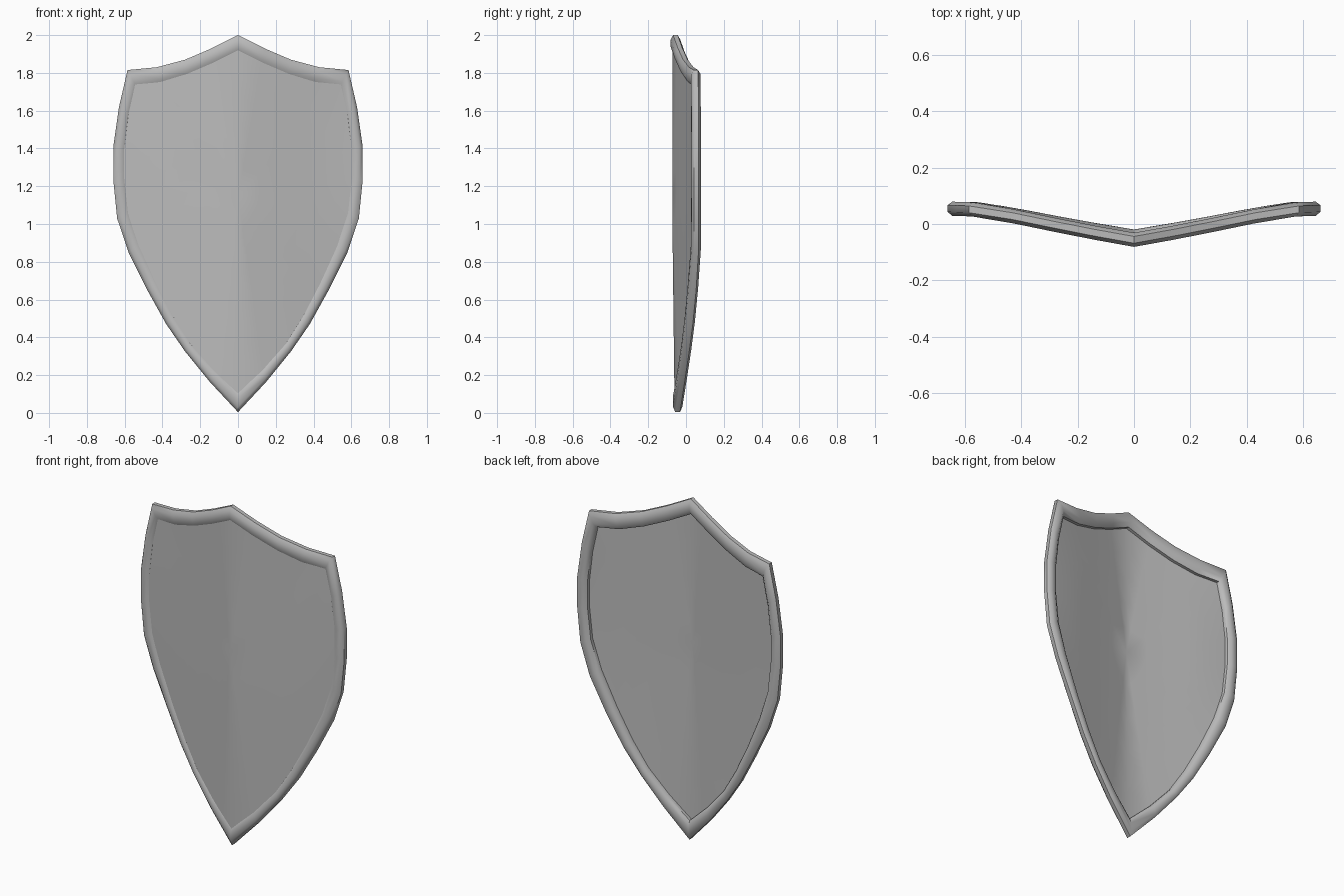
import bpy, math

cube = bpy.data.objects.get("Cube")
if cube:
    bpy.data.objects.remove(cube, do_unlink=True)

# Half outlines of the rim (x, z), from the top point down to the bottom tip
OUTER = [(0, 2.0), (.14, 1.93), (.28, 1.87), (.43, 1.83), (.585, 1.815),
         (.63, 1.62), (.66, 1.41), (.66, 1.23), (.64, 1.03), (.58, .85),
         (.48, .65), (.38, .47), (.28, .325), (.15, .165), (0, .004)]
INNER = [(0, 1.91), (.13, 1.845), (.27, 1.785), (.41, 1.742), (.54, 1.73),
         (.575, 1.57), (.595, 1.4), (.595, 1.24), (.575, 1.06), (.52, .89),
         (.43, .69), (.34, .515), (.25, .37), (.13, .235), (0, .115)]
# Rim cross-section: share of the way from outer to inner edge, depth
SECTION = [(0, -.012), (.25, -.025), (.7, -.025), (1, -.011),
           (1, .011), (.72, .025), (.25, .025), (0, .012)]
# Depth of the bent surface at given distances from the centre line
BEND = [(0, -.056), (.2, -.02), (.4, .022), (.55, .051), (.7, .056)]


def depth(x, z):
    x = abs(x)
    for (x0, y0), (x1, y1) in zip(BEND, BEND[1:]):
        if x <= x1:
            break
    return y0 + (y1 - y0) * (x - x0) / (x1 - x0) + .012 * max(0, 1 - z)


def full_loop(half):
    return half + [(-x, z) for x, z in half[-2:0:-1]]


def blend(a, b, t):
    return [(p[0] + (q[0] - p[0]) * t, p[1] + (q[1] - p[1]) * t)
            for p, q in zip(a, b)]


def ring(points, offset):
    return [(x, depth(x, z) + offset, z) for x, z in points]


def bridge(a, b, n):
    """Quads between ring number a and ring number b."""
    return [(a * n + i, a * n + (i + 1) % n, b * n + (i + 1) % n, b * n + i)
            for i in range(n)]


steel = bpy.data.materials.new("Grey steel")
steel.use_nodes = True
steel.diffuse_color = (.5, .5, .5, 1)
steel.node_tree.nodes["Principled BSDF"].inputs["Base Color"].default_value = (.5, .5, .5, 1)


def make(name, verts, faces, angle):
    mesh = bpy.data.meshes.new(name)
    mesh.from_pydata(verts, [], faces)
    mesh.materials.append(steel)
    obj = bpy.data.objects.new(name, mesh)
    bpy.context.collection.objects.link(obj)
    bpy.ops.object.select_all(action='DESELECT')
    obj.select_set(True)
    bpy.context.view_layer.objects.active = obj
    bpy.ops.object.mode_set(mode='EDIT')
    bpy.ops.mesh.select_all(action='SELECT')
    bpy.ops.mesh.normals_make_consistent(inside=False)
    bpy.ops.object.mode_set(mode='OBJECT')
    bpy.ops.object.shade_smooth_by_angle(angle=math.radians(angle))
    return obj


outer, inner = full_loop(OUTER), full_loop(INNER)
n = len(outer)

# Rounded rim swept around the outline with mitred corners
verts, faces = [], []
for k, (u, v) in enumerate(SECTION):
    verts += ring(blend(outer, inner, u), v)
    faces += bridge(k, (k + 1) % len(SECTION), n)
make("shield_rim", verts, faces, 50)

# Thin bent panel: shrinking rings on the front, then growing ones on the back
edge = blend(inner, outer, .15)
middle = [(0, 1.15)] * n
scales = [0, .2, .4, .6, .8]
verts, faces = [], []
layers = [(s, -.016) for s in scales] + [(s, -.007) for s in reversed(scales)]
for k, (s, offset) in enumerate(layers):
    verts += ring(blend(edge, middle, s), offset)
    faces += bridge(k, (k + 1) % len(layers), n)
# Close the small centre on both sides with fans
faces = [f for f in faces if not (f[0] // n == len(scales) - 1 and f[2] // n == len(scales))]
for k, offset in ((len(scales) - 1, -.016), (len(scales), -.007)):
    verts.append((0, depth(0, 1.15) + offset, 1.15))
    faces += [(k * n + i, k * n + (i + 1) % n, len(verts) - 1) for i in range(n)]
make("shield_panel", verts, faces, 40)
